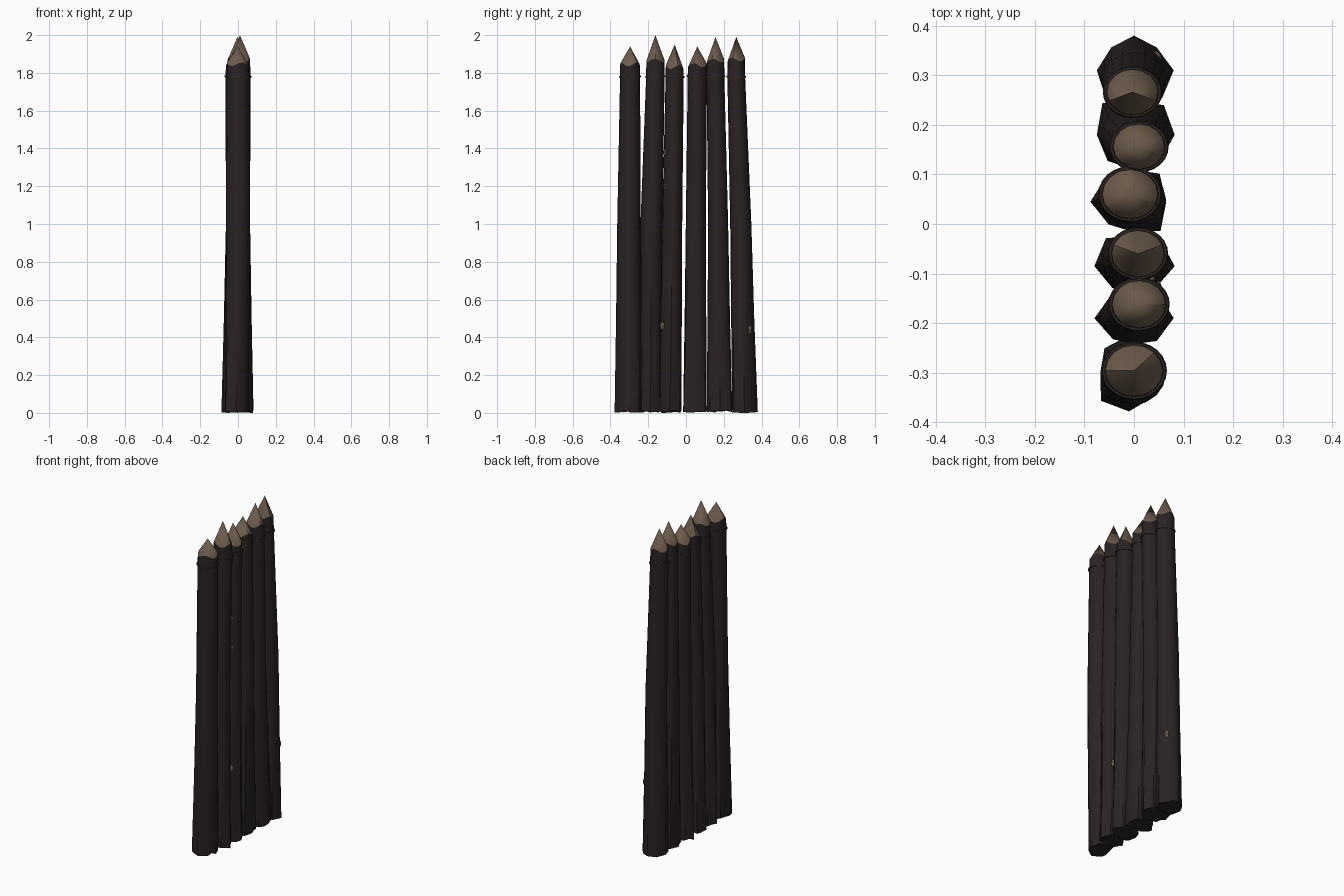
import bpy, bmesh, math, random
from mathutils import Vector

if "Cube" in bpy.data.objects:
    bpy.data.objects.remove(bpy.data.objects["Cube"])

random.seed(4)


def material(name, rgb):
    m = bpy.data.materials.new(name)
    m.diffuse_color = (*rgb, 1)
    m.use_nodes = True
    m.node_tree.nodes["Principled BSDF"].inputs["Base Color"].default_value = m.diffuse_color
    return m


BARK = material("dark bark", (0.023, 0.016, 0.016))
WOOD = material("bare wood", (0.15, 0.105, 0.07))
TWINE = material("dark twine", (0.03, 0.021, 0.017))
N = 16

# Each stake: base centre (x, y), mid centre y and half width, top centre (x, y)
# and half width, tip height, shoulder height, base radii every 45 degrees
STAKES = [
    ((-.01, -.30), (-.302, .062), (0, -.296), .053, 1.94, 1.845,
     (.065, .07, .075, .07, .058, .08, .078, .065)),
    ((0, -.19), (-.183, .058), (.01, -.162), .049, 2.0, 1.865,
     (.08, .07, .05, .065, .08, .06, .052, .065)),
    ((0, -.085), (-.073, .053), (.008, -.06), .048, 1.95, 1.83,
     (.082, .075, .06, .08, .08, .062, .06, .062)),
    ((-.005, .045), (.052, .053), (-.008, .06), .051, 1.94, 1.84,
     (.07, .08, .065, .072, .083, .065, .06, .083)),
    ((0, .18), (.17, .053), (.01, .156), .047, 1.99, 1.865,
     (.082, .085, .065, .09, .075, .075, .07, .075)),
    ((0, .31), (.29, .056), (-.003, .266), .047, 1.99, 1.87,
     (.08, .065, .07, .065, .075, .08, .065, .08)),
]


def base_ring(centre, radii):
    """Eight-cornered outline with a point in the middle of each side."""
    corners = [Vector((centre[0] + r * math.cos(k * math.pi / 4),
                       centre[1] + r * math.sin(k * math.pi / 4), 0))
               for k, r in enumerate(radii)]
    ring = []
    for k in range(8):
        ring += [corners[k], (corners[k] + corners[(k + 1) % 8]) / 2]
    return ring


def oval(cx, cy, rx, ry, z):
    return [Vector((cx + rx * math.cos(i * 2 * math.pi / N),
                    cy + ry * math.sin(i * 2 * math.pi / N), z)) for i in range(N)]


def finish(obj, angle=35):
    bpy.ops.object.select_all(action='DESELECT')
    obj.select_set(True)
    bpy.context.view_layer.objects.active = obj
    bpy.ops.object.shade_smooth_by_angle(angle=math.radians(angle))


def loft(name, rings, mat, tip=None, cap_bottom=True):
    bm = bmesh.new()
    rows = [[bm.verts.new(p) for p in r] for r in rings]
    for a, b in zip(rows, rows[1:]):
        for i in range(N):
            j = (i + 1) % N
            bm.faces.new((a[i], a[j], b[j], b[i]))
    if cap_bottom:
        bm.faces.new(rows[0][::-1])
    if tip:
        t = bm.verts.new(tip)
        for i in range(N):
            bm.faces.new((rows[-1][i], rows[-1][(i + 1) % N], t))
    me = bpy.data.meshes.new(name)
    bm.to_mesh(me)
    bm.free()
    me.materials.append(mat)
    obj = bpy.data.objects.new(name, me)
    bpy.context.collection.objects.link(obj)
    finish(obj)


for n, (base, mid, top, rt, tip_z, sh_z, radii) in enumerate(STAKES, 1):
    # bark trunk: rough outline at the foot becoming round at the top
    foot = base_ring(base, radii)
    for p in foot:
        p.z = random.uniform(0, .015)
    waist = oval(0, mid[0], .064, mid[1], 1.0)
    shin = [a.lerp(b, .55) for a, b in zip(foot, waist)]
    for p in shin:
        p.z = .5
    rx = rt + .007
    upper = oval(top[0], top[1], rx, rt, 1.78)
    phase = random.uniform(0, 6.28)
    shoulder = oval(top[0], top[1], rx - .002, rt - .001, sh_z)
    for i, p in enumerate(shoulder):  # ragged cut where the point begins
        p.z += .01 * math.sin(3 * i * 2 * math.pi / N + phase)
    loft(f"bark_trunk_{n}", [foot, shin, waist, upper, shoulder], BARK)

    # sharpened wooden point
    loft(f"sharpened_tip_{n}", [[p.copy() for p in shoulder]], WOOD,
         tip=Vector((top[0], top[1], tip_z)), cap_bottom=False)

    # twine wrapped below the point
    bpy.ops.mesh.primitive_torus_add(major_segments=24, minor_segments=6,
                                     major_radius=1, minor_radius=.09,
                                     location=(top[0], top[1], 1.78))
    ring = bpy.context.object
    ring.name = f"twine_ring_{n}"
    ring.scale = (rx + .001, rt + .001, .06)
    ring.rotation_euler = (random.uniform(-.06, .06), random.uniform(-.06, .06), 0)
    ring.data.materials.append(TWINE)
    finish(ring, 60)

# small spots of bare wood where the bark has chipped off
for n, (x, y, z, s) in enumerate([(.045, -.125, .46, .018), (.045, .335, .44, .02),
                                  (.035, -.11, 1.38, .014), (.035, -.105, 1.2, .014)], 1):
    bpy.ops.mesh.primitive_uv_sphere_add(segments=8, ring_count=6, location=(x, y, z))
    chip = bpy.context.object
    chip.name = f"bare_wood_chip_{n}"
    chip.scale = (s * .6, s * .7, s * 1.3)
    chip.data.materials.append(WOOD)
    finish(chip)
